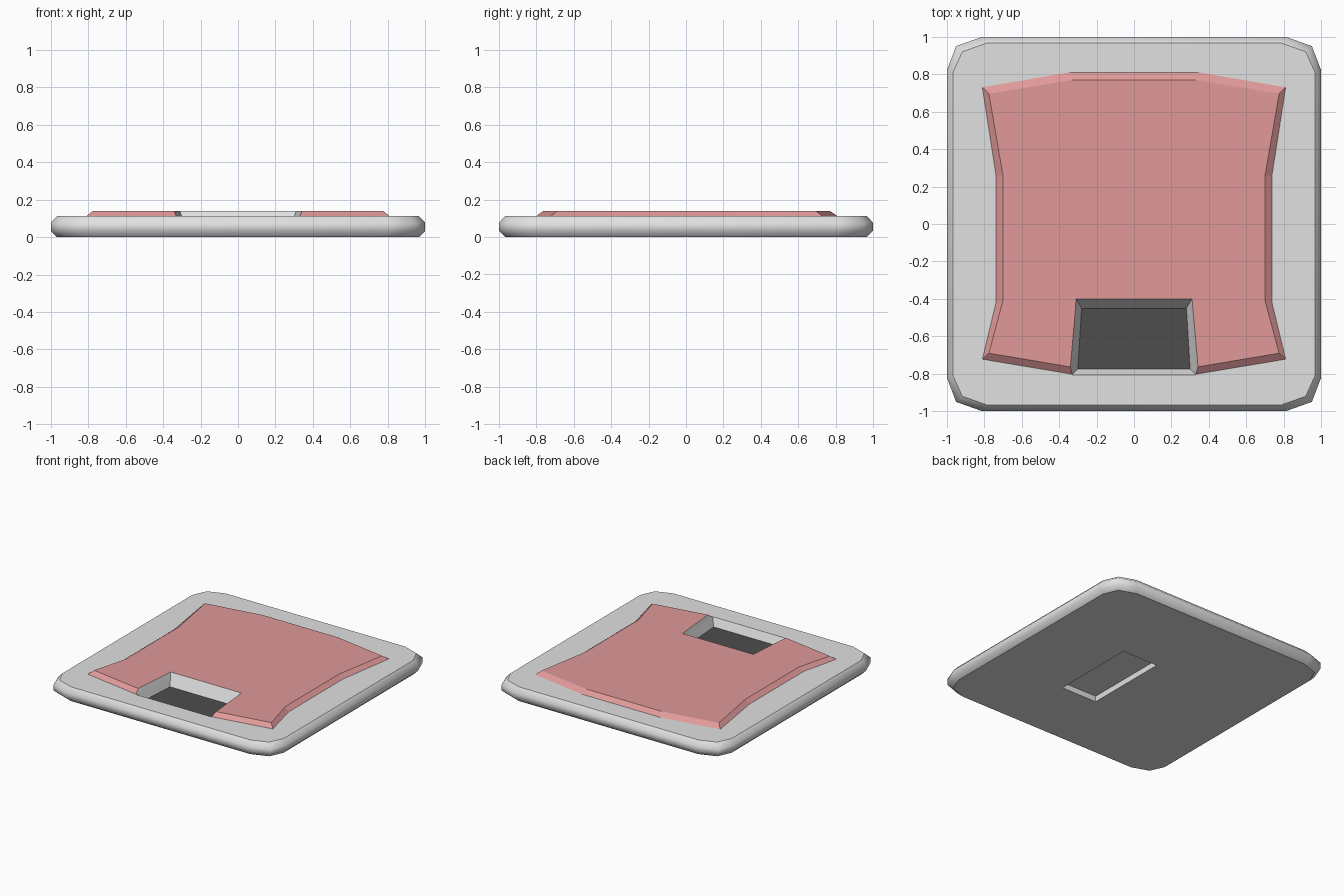
import bpy, bmesh

if "Cube" in bpy.data.objects:
    bpy.data.objects.remove(bpy.data.objects["Cube"])


def material(name, rgb):
    m = bpy.data.materials.new(name)
    m.diffuse_color = (*rgb, 1)
    m.use_nodes = True
    m.node_tree.nodes["Principled BSDF"].inputs["Base Color"].default_value = m.diffuse_color
    return m


grey = material("light grey", (0.75, 0.75, 0.75))
red = material("soft red", (0.75, 0.32, 0.32))
dark = material("dark grey", (0.075, 0.075, 0.075))


def mirror_x(half):
    """Close an outline whose right half runs from back to front."""
    return half + [(-x, y) for x, y in reversed(half)]


def loft(name, rings, mats, side=0, bottom=0, top=0, smooth=False):
    """Solid from stacked (outline, z) rings, lowest first, clockwise."""
    bm = bmesh.new()
    loops = [[bm.verts.new((x, y, z)) for x, y in pts] for pts, z in rings]
    n = len(loops[0])
    for a, b in zip(loops, loops[1:]):
        for i in range(n):
            j = (i + 1) % n
            f = bm.faces.new((a[i], b[i], b[j], a[j]))
            f.material_index = side
            f.smooth = smooth
    for loop, idx in ((loops[0], bottom), (loops[-1], top)):
        f = bm.faces.new(loop)
        f.material_index = idx
        for e in f.edges:
            e.smooth = False
    bmesh.ops.recalc_face_normals(bm, faces=bm.faces)
    me = bpy.data.meshes.new(name)
    bm.to_mesh(me)
    bm.free()
    for m in mats:
        me.materials.append(m)
    ob = bpy.data.objects.new(name, me)
    bpy.context.collection.objects.link(ob)
    return ob


def cut(ob, cutter):
    mod = ob.modifiers.new("cut", 'BOOLEAN')
    mod.operation = 'DIFFERENCE'
    mod.solver = 'EXACT'
    mod.object = cutter
    bpy.context.view_layer.objects.active = ob
    bpy.ops.object.modifier_apply(modifier=mod.name)


# Base plate with chamfered corners and a rounded rim
wide = [(0.81, 1.0), (0.95, 0.95), (1.0, 0.82)]
narrow = [(0.785, 0.967), (0.917, 0.92), (0.967, 0.81)]
wide, narrow = (mirror_x(h + [(x, -y) for x, y in reversed(h)]) for h in (wide, narrow))
plate = loft("base_plate",
             [(narrow, 0), (wide, 0.033), (wide, 0.077), (narrow, 0.112)],
             [grey, dark], smooth=True)

# Raised pad with a waisted outline and sloping edges
pad_low = mirror_x([(0.345, 0.81), (0.81, 0.73), (0.737, 0.26), (0.737, -0.42),
                    (0.81, -0.722), (0.345, -0.80)])
pad_high = mirror_x([(0.33, 0.77), (0.775, 0.695), (0.70, 0.26), (0.70, -0.41),
                     (0.775, -0.69), (0.33, -0.765)])
pad = loft("raised_pad", [(pad_low, 0.112), (pad_high, 0.14)], [grey, red],
           side=1, bottom=1, top=1)

# Tapered front pocket with a dark floor
pocket = loft("pocket_cutter",
              [(mirror_x([(0.28, -0.45), (0.30, -0.775)]), 0.05),
               (mirror_x([(0.32, -0.383), (0.36, -0.835)]), 0.17)],
              [grey, dark], bottom=1)
# Shallow slot in the underside
slot_pts = [(0.015, 0.27), (0.325, 0.27), (0.325, -0.41), (0.015, -0.41)]
slot = loft("slot_cutter", [(slot_pts, -0.05), (slot_pts, 0.045)], [grey, dark])

cut(plate, pocket)
cut(pad, pocket)
cut(plate, slot)
for helper in (pocket, slot):
    helper.hide_render = True
    bpy.data.objects.remove(helper)
